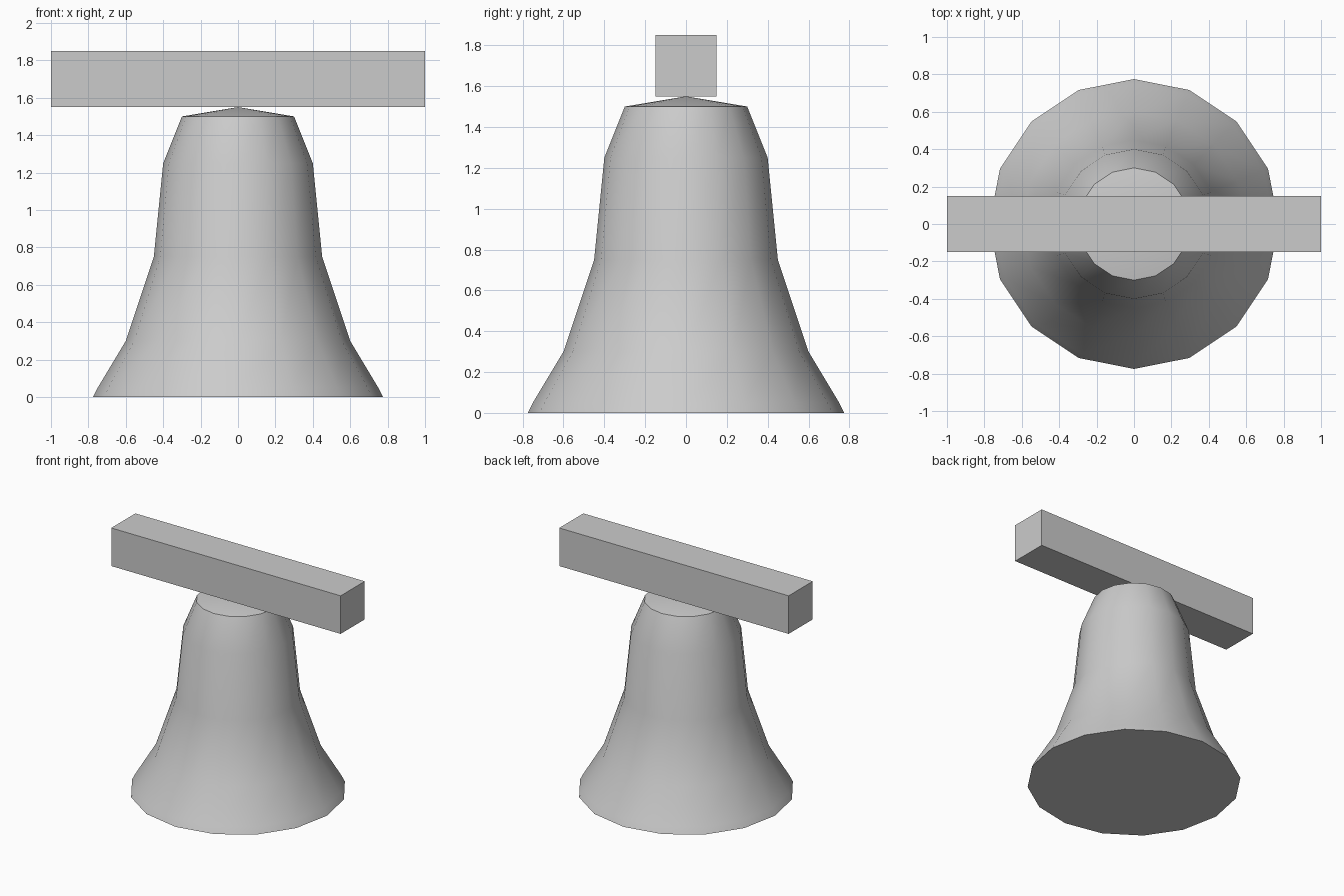
import bpy, bmesh, math

if "Cube" in bpy.data.objects:
    bpy.data.objects.remove(bpy.data.objects["Cube"])

SIDES = 16
# bell outline as (radius, height), from rim to shoulder
PROFILE = [(0.775, 0), (0.75, 0.05), (0.6, 0.3), (0.45, 0.75), (0.4, 1.25), (0.3, 1.5)]

# bell: lathed profile with flat base and low pointed crown
bm = bmesh.new()
rings = []
for r, z in PROFILE:
    angles = [2 * math.pi * i / SIDES for i in range(SIDES)]
    rings.append([bm.verts.new((r * math.cos(a), r * math.sin(a), z)) for a in angles])
tip = bm.verts.new((0, 0, 1.55))
for i in range(SIDES):
    j = (i + 1) % SIDES
    for low, high in zip(rings, rings[1:]):
        bm.faces.new((low[i], low[j], high[j], high[i]))
    bm.faces.new((rings[-1][i], rings[-1][j], tip))
bm.faces.new(rings[0][::-1])
mesh = bpy.data.meshes.new("bell")
bm.to_mesh(mesh)
bm.free()
bell = bpy.data.objects.new("bell", mesh)
bpy.context.collection.objects.link(bell)
bpy.context.view_layer.objects.active = bell
bell.select_set(True)
bpy.ops.object.shade_smooth_by_angle(angle=math.radians(30))

# support beam resting on the crown
bpy.ops.mesh.primitive_cube_add(size=1, location=(0, 0, 1.7))
beam = bpy.context.object
beam.name = "support_beam"
beam.scale = (2, 0.3, 0.3)
bpy.ops.object.transform_apply(location=False, rotation=False, scale=True)
